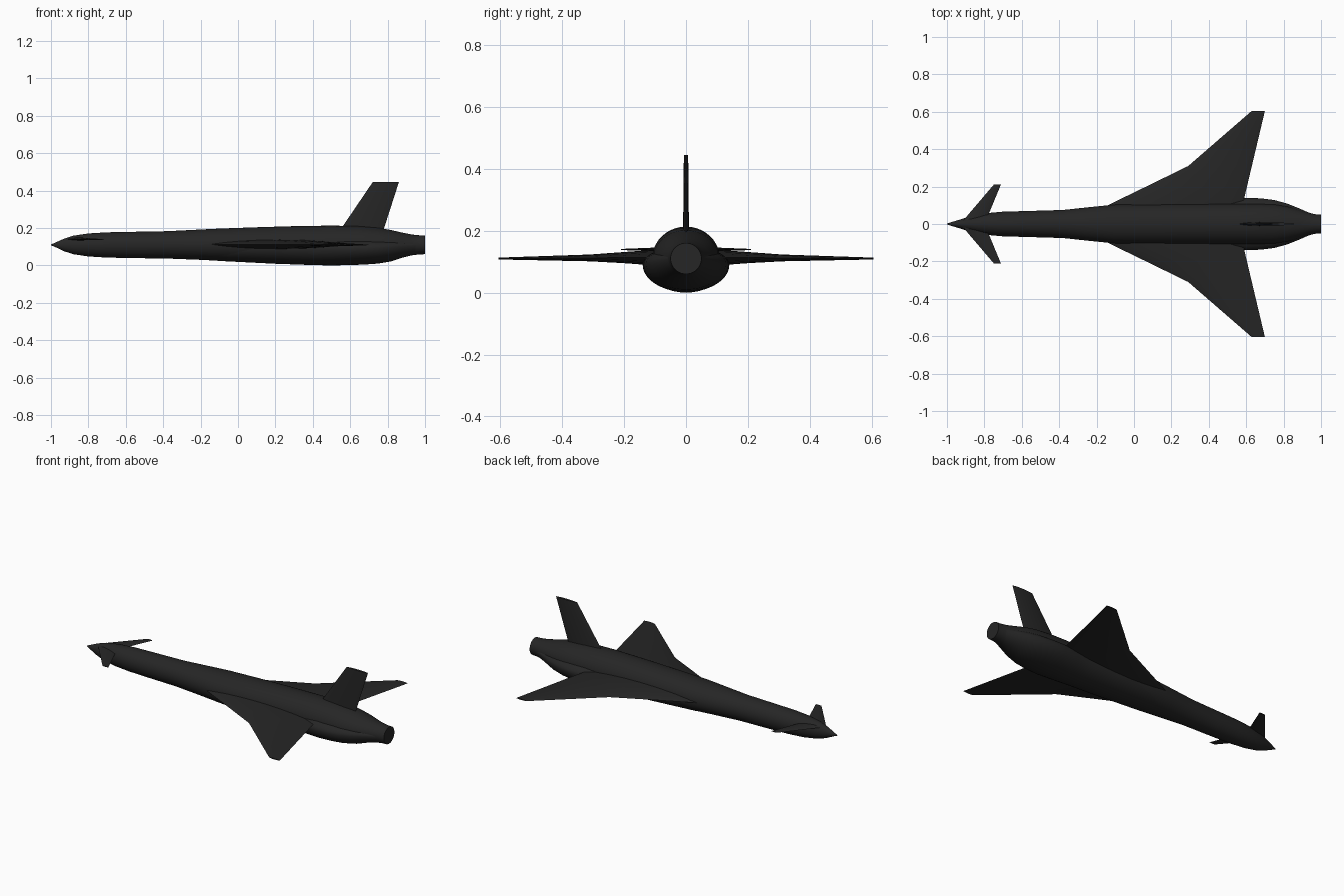
import bpy, bmesh, math

if "Cube" in bpy.data.objects:
    bpy.data.objects.remove(bpy.data.objects["Cube"])

dark = bpy.data.materials.new("charcoal")
dark.diffuse_color = (0.019, 0.019, 0.019, 1)
dark.use_nodes = True
dark.node_tree.nodes["Principled BSDF"].inputs["Base Color"].default_value = dark.diffuse_color


def loft(name, rings, mirror=False, angle=40):
    """Skin a list of equal-length point rings and cap both ends."""
    bm = bmesh.new()
    vr = [[bm.verts.new(p) for p in r] for r in rings]
    n = len(vr[0])
    for a, b in zip(vr, vr[1:]):
        for i in range(n):
            j = (i + 1) % n
            bm.faces.new((a[i], a[j], b[j], b[i]))
    bm.faces.new(vr[0])
    bm.faces.new(vr[-1])
    bmesh.ops.recalc_face_normals(bm, faces=bm.faces)
    me = bpy.data.meshes.new(name)
    bm.to_mesh(me)
    bm.free()
    me.materials.append(dark)
    ob = bpy.data.objects.new(name, me)
    bpy.context.collection.objects.link(ob)
    if mirror:
        m = ob.modifiers.new("mirror", 'MIRROR')
        m.use_axis = (False, True, False)
        m.use_mirror_merge = False
    bpy.ops.object.select_all(action='DESELECT')
    ob.select_set(True)
    bpy.context.view_layer.objects.active = ob
    bpy.ops.object.shade_smooth_by_angle(angle=math.radians(angle))
    return ob


def body(name, stations, n=40):
    """Station: x, half width, top z, bottom z, z of the widest line."""
    rings = []
    for x, w, top, bot, mid in stations:
        ring = []
        for i in range(n):
            a = 2 * math.pi * i / n
            s = math.sin(a)
            ring.append((x, w * math.cos(a), mid + s * (top - mid if s > 0 else mid - bot)))
        rings.append(ring)
    return loft(name, rings)


def surface(name, stations, upright=False, mirror=True):
    """Thin lens-section surface. Station: span, leading x, trailing x, offset, half thickness."""
    rings = []
    k = 10
    for span, le, te, off, t in stations:
        ring = []
        for i in range(2 * k):
            a = math.pi * i / k
            x = (le + te) / 2 - (te - le) / 2 * math.cos(a)
            h = off + t * math.sin(a) * abs(math.sin(a)) ** 0.6
            ring.append((x, h, span) if upright else (x, span, h))
        rings.append(ring)
    return loft(name, rings, mirror)


# Main fuselage with pointed nose and round tail nozzle
body("fuselage", [
    (-1.00, .002, .112, .108, .11), (-.97, .012, .125, .095, .11),
    (-.93, .024, .143, .076, .11), (-.88, .040, .159, .060, .11),
    (-.80, .057, .171, .048, .11), (-.70, .066, .177, .042, .11),
    (-.55, .070, .180, .039, .11), (-.38, .075, .183, .037, .11),
    (-.20, .094, .192, .030, .11), (-.10, .104, .197, .025, .11),
    (.10, .107, .204, .015, .11), (.30, .108, .210, .007, .11),
    (.50, .109, .213, .004, .11), (.65, .109, .210, .004, .11),
    (.75, .106, .201, .010, .11), (.82, .094, .189, .022, .11),
    (.88, .077, .175, .042, .11), (.93, .061, .165, .054, .11),
    (.97, .052, .161, .059, .11), (1.00, .050, .160, .060, .11)])

# Wide lower fairing around the engine
body("engine_fairing", [
    (-.25, .060, .120, .040, .095), (-.10, .095, .130, .024, .095),
    (.20, .110, .142, .009, .093), (.40, .117, .148, .002, .090),
    (.50, .127, .150, .000, .090), (.60, .140, .150, .002, .090),
    (.68, .137, .150, .005, .090), (.75, .128, .149, .010, .093),
    (.82, .109, .145, .022, .098), (.88, .085, .140, .042, .103),
    (.93, .063, .135, .054, .107), (.98, .046, .130, .065, .110)])

# Cranked main wings
surface("main_wing", [
    (.02, -.30, .56, .112, .027), (.12, -.10, .585, .113, .024),
    (.20, .065, .604, .113, .018), (.31, .29, .63, .112, .011),
    (.605, .63, .70, .110, .003)])

# Small foreplanes at the nose
surface("foreplane", [
    (.01, -.92, -.80, .141, .009), (.06, -.878, -.774, .141, .006),
    (.21, -.75, -.712, .139, .002)])

# Swept tail fin
surface("tail_fin", [
    (.15, .52, .765, 0, .010), (.445, .72, .86, 0, .007)],
    upright=True, mirror=False)
